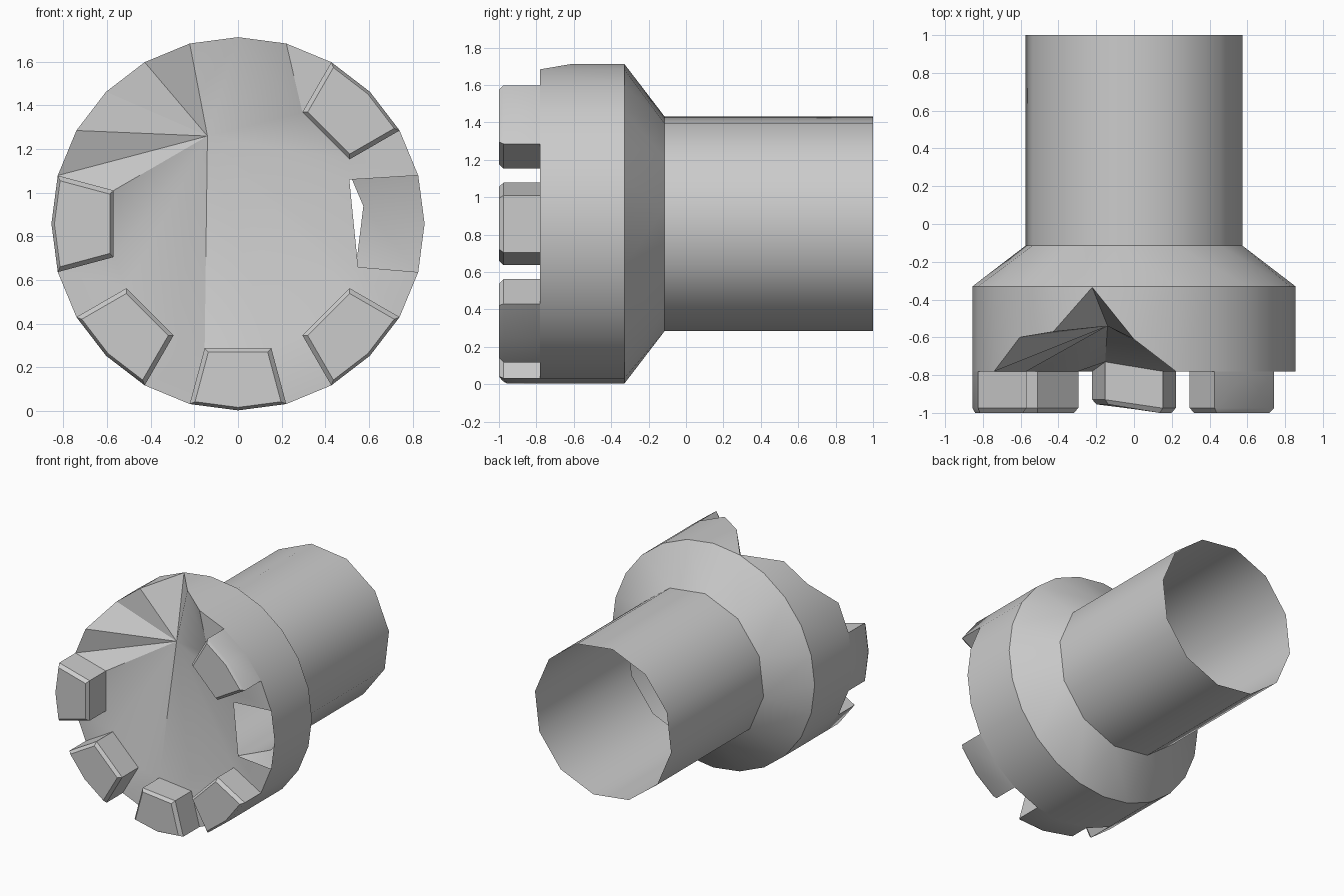
import bpy, bmesh
from math import cos, sin, radians
from mathutils import Vector

if "Cube" in bpy.data.objects:
    bpy.data.objects.remove(bpy.data.objects["Cube"])

CZ, R, RI, RT = 0.858, 0.855, 0.59, 0.58   # axis height, rim, tooth inner, shank radii
FACE, TIP = -0.78, -1.0


def pt(ang, r, y):
    return Vector((r * cos(radians(ang)), y, CZ + r * sin(radians(ang))))


def build(name, faces):
    """Make an object from faces given as lists of points."""
    bm = bmesh.new()
    for f in faces:
        bm.faces.new([bm.verts.new(p) for p in f])
    bmesh.ops.remove_doubles(bm, verts=bm.verts, dist=0.0005)
    bmesh.ops.recalc_face_normals(bm, faces=bm.faces)
    me = bpy.data.meshes.new(name)
    bm.to_mesh(me)
    bm.free()
    ob = bpy.data.objects.new(name, me)
    bpy.context.collection.objects.link(ob)
    bpy.ops.object.select_all(action='DESELECT')
    ob.select_set(True)
    bpy.context.view_layer.objects.active = ob
    bpy.ops.object.shade_smooth_by_angle(angle=radians(32))
    return ob


# broken rim: a few vertices are chipped back
chips = {90: -0.61, 105: -0.335, 120: -0.57, 135: -0.6}


def rim(a):
    return pt(a, R, chips.get(a % 360, FACE))


def inner(a):
    special = {15: (0.51, FACE, 1.06), 345: (0.55, FACE, 0.66)}
    if a in special:
        return Vector(special[a])
    return pt(a, RI, -0.73 if a == 255 else FACE)


# cutter head: outer wall and dented front face
apex = Vector((-0.14, -0.54, 1.26))
head = []
for a in range(0, 360, 15):
    head.append([pt(a, R, -0.33), pt(a + 15, R, -0.33), rim(a + 15), rim(a)])
loop = [rim(a) for a in (90, 105, 120, 135, 150, 165)]
loop += [inner(a) for a in (165, 195, 210, 240, 255, 285, 300, 330, 345, 15, 30, 60)]
for p, q in zip(loop, loop[1:] + loop[:1]):
    head.append([apex, p, q])
for a in (195, 240, 285, 330, 15):          # lands between the teeth
    head.append([rim(a), rim(a + 15), inner(a + 15), inner(a)])
head += [[rim(90), rim(75), inner(60)], [rim(75), rim(60), inner(60)]]
build("cutter_head", head)

# sloped collar: 24-sided rim down to the 12-sided shank
collar, shank = [], []
for i in range(12):
    o = [pt(30 * i + 15 * k, R, -0.33) for k in range(3)]
    n0, n1 = (pt(8 + 30 * (i + k), RT, -0.115) for k in (0, 1))
    collar += [[o[0], o[1], n0], [o[1], n1, n0], [o[1], o[2], n1]]
    m0, m1 = (pt(8 + 30 * (i + k), RT, 1.0) for k in (0, 1))
    shank.append([n0, n1, m1, m0])
build("collar", collar)
build("shank_tube", shank)


# teeth: open-backed wedges with a chamfered tip
def tooth(name, a):
    lo, hi = (a - 15) % 360, (a + 15) % 360
    base = [rim(lo), rim(a), rim(hi), inner(hi), inner(lo)]
    lean = [0.045 if ang == 255 else 0 for ang in (lo, a, hi, hi, lo)]
    if a == 270:
        lean[1] = 0.02
    mid = [Vector((p.x, TIP + 0.025 + d, p.z)) for p, d in zip(base, lean)]
    c = sum(mid, Vector()) / 5
    tip = []
    for p, d in zip(mid, lean):
        t = c + (p - c) * 0.89
        tip.append(Vector((t.x, TIP + d, t.z)))
    faces = [tip]
    for s, e in ((base, mid), (mid, tip)):
        faces += [[s[i], s[(i + 1) % 5], e[(i + 1) % 5], e[i]] for i in range(5)]
    build(name, faces)


for i, a in enumerate((45, 180, 225, 270, 315)):
    tooth(f"tooth_{i + 1}", a)
